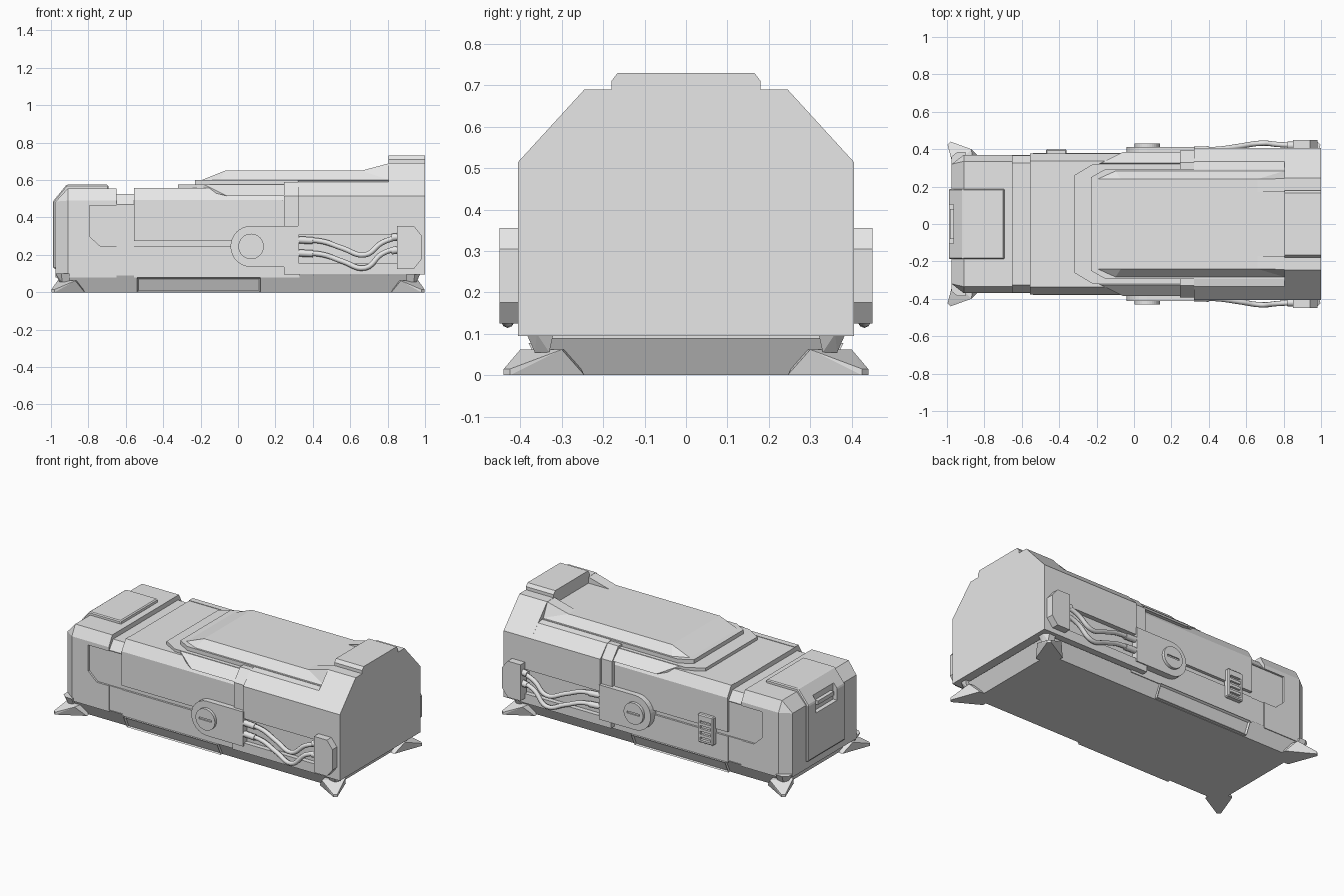
import bpy, bmesh, math
from mathutils import Vector

cube = bpy.data.objects.get("Cube")
if cube:
    bpy.data.objects.remove(cube, do_unlink=True)

grey = bpy.data.materials.new("plain_grey")
grey.use_nodes = True
tone = (0.8, 0.8, 0.8, 1)
grey.diffuse_color = tone
grey.node_tree.nodes["Principled BSDF"].inputs["Base Color"].default_value = tone


def add(name, bm):
    bmesh.ops.recalc_face_normals(bm, faces=bm.faces[:])
    me = bpy.data.meshes.new(name)
    bm.to_mesh(me)
    bm.free()
    me.materials.append(grey)
    ob = bpy.data.objects.new(name, me)
    bpy.context.scene.collection.objects.link(ob)
    return ob


def prism(name, profile, axis, a, b):
    """Extrude a 2D outline along one axis, from a to b."""
    bm = bmesh.new()
    i = "xyz".index(axis)
    def place(p, d):
        c = list(p)
        c.insert(i, d)
        return bm.verts.new(c)
    face = bm.faces.new([place(p, a) for p in profile])
    ext = bmesh.ops.extrude_face_region(bm, geom=[face])
    move = Vector((0, 0, 0))
    move[i] = b - a
    bmesh.ops.translate(bm, vec=move, verts=[v for v in ext["geom"] if isinstance(v, bmesh.types.BMVert)])
    return add(name, bm)


def hull(name, points):
    bm = bmesh.new()
    for p in points:
        bm.verts.new(p)
    res = bmesh.ops.convex_hull(bm, input=bm.verts[:])
    spare = {g for g in res["geom_interior"] + res["geom_unused"] if isinstance(g, bmesh.types.BMVert)}
    bmesh.ops.delete(bm, geom=list(spare), context="VERTS")
    bmesh.ops.dissolve_limit(bm, angle_limit=0.01, verts=bm.verts[:], edges=bm.edges[:])
    return add(name, bm)


def box(name, x, y, z):
    return prism(name, [(x[0], y[0]), (x[1], y[0]), (x[1], y[1]), (x[0], y[1])], "z", *z)


def both(points):
    """Complete a half outline (y, z) with its mirror image."""
    return points + [(-y, z) for y, z in reversed(points)]


def bake(ob):
    dg = bpy.context.evaluated_depsgraph_get()
    me = bpy.data.meshes.new_from_object(ob.evaluated_get(dg))
    ob.modifiers.clear()
    ob.data = me


def cut(targets, cutter):
    for ob in targets:
        mod = ob.modifiers.new("cut", "BOOLEAN")
        mod.operation, mod.solver, mod.object = "DIFFERENCE", "EXACT", cutter
        bake(ob)
    bpy.data.objects.remove(cutter, do_unlink=True)


def bevel(ob, width):
    mod = ob.modifiers.new("bevel", "BEVEL")
    mod.width, mod.segments = width, 1
    bake(ob)


def tube(name, pts, radius):
    cu = bpy.data.curves.new(name, "CURVE")
    cu.dimensions, cu.bevel_depth, cu.bevel_resolution = "3D", radius, 2
    cu.use_fill_caps = True
    sp = cu.splines.new("BEZIER")
    sp.bezier_points.add(len(pts) - 1)
    for bp, p in zip(sp.bezier_points, pts):
        bp.co = p
        bp.handle_left_type = bp.handle_right_type = "AUTO"
    sp.resolution_u = 6
    tmp = bpy.data.objects.new(name + "_curve", cu)
    bpy.context.scene.collection.objects.link(tmp)
    bpy.context.view_layer.update()
    me = bpy.data.meshes.new_from_object(tmp.evaluated_get(bpy.context.evaluated_depsgraph_get()))
    bpy.data.objects.remove(tmp, do_unlink=True)
    me.materials.clear()
    me.materials.append(grey)
    me.polygons.foreach_set("use_smooth", [len(p.vertices) == 4 for p in me.polygons])
    bpy.context.scene.collection.objects.link(bpy.data.objects.new(name, me))


# Undercut base
hull("base", [(sx * x, sy * y, z) for x, y, z in ((0.95, 0.37, 0.09), (0.9, 0.325, 0)) for sx in (1, -1) for sy in (1, -1)])

# Head block with chamfered end corners
head = hull("head_block", [(x, s * y, z) for s in (1, -1) for x, y, z in (
    (-0.65, 0.37, 0.08), (-0.65, 0.37, 0.49), (-0.65, 0.335, 0.555),
    (-0.91, 0.37, 0.08), (-0.91, 0.37, 0.49), (-0.91, 0.335, 0.555),
    (-0.975, 0.32, 0.08), (-0.975, 0.32, 0.485))])
# Neck groove and middle body
neck = prism("neck", both([(0.365, 0.08), (0.365, 0.47), (0.325, 0.525)]), "x", -0.66, -0.55)
middle = prism("middle_body", both([(0.37, 0.08), (0.37, 0.49), (0.335, 0.555)]), "x", -0.555, 0.33)

# Rear body and its raised end cap
rear = prism("rear_body", both([(0.405, 0.095), (0.405, 0.515), (0.335, 0.59), (0.28, 0.6)]), "x", 0.32, 0.9)
end = prism("end_cap", both([(0.405, 0.095), (0.405, 0.515), (0.245, 0.69), (0.18, 0.69),
                             (0.18, 0.71), (0.165, 0.73)]), "x", 0.805, 1)
prism("strap", both([(0.392, 0.34), (0.392, 0.515), (0.33, 0.59)]), "x", 0.245, 0.33)

# Lid: two stacked plates and the raised deck
def plate(name, nose, shoulder, tail, y0, y1, z0, z1):
    half = [(tail, y1), (shoulder, y1), (nose, y0)]
    prism(name, half + [(x, -y) for x, y in reversed(half)], "z", z0, z1)
plate("lower_lid_plate", -0.32, -0.22, 0.3, 0.26, 0.32, 0.54, 0.575)
plate("upper_lid_plate", -0.23, -0.15, 0.82, 0.25, 0.295, 0.56, 0.6)
hull("deck", [(x, s * y, z) for s in (1, -1) for x, y, z in (
    (-0.2, 0.24, 0.598), (-0.1, 0.285, 0.598), (0.82, 0.285, 0.598),
    (-0.07, 0.24, 0.65), (0.82, 0.24, 0.65))])

# End panel that folds over the head, with handle
panel = prism("end_panel", [(-0.69, 0.55), (-0.695, 0.575), (-0.917, 0.575), (-0.99, 0.485), (-0.99, 0.13),
                            (-0.96, 0.12), (-0.96, 0.46), (-0.9, 0.54)], "y", -0.187, 0.187)
bevel(panel, 0.006)
cut([panel, head], box("handle_cutter", (-1.1, -0.962), (-0.105, 0.105), (0.41, 0.515)))
box("handle_bar", (-0.985, -0.955), (-0.08, 0.08), (0.45, 0.475))

for s, side in ((-1, "front"), (1, "back")):
    # Shallow stepped channel along the side
    channel = [(-0.795, 0.465), (-0.795, 0.3), (-0.735, 0.245), (0.05, 0.245), (0.05, 0.275), (-0.54, 0.275), (-0.54, 0.465)]
    cut([head, neck, middle], prism("channel_cutter", channel, "y", s * 0.358, s * 0.45))
    prism(side + "_side_plate", [(s * y, z) for y, z in (
        (0.35, 0.275), (0.377, 0.275), (0.377, 0.492), (0.337, 0.558), (0.3, 0.558))], "x", -0.555, 0.24)

    # Shoulder flap folding from the lid over the sloped edge
    hull(side + "_shoulder_flap", [(x, s * y, z) for x, y, z in (
        (-0.2, 0.31, 0.55), (-0.18, 0.325, 0.575), (0.245, 0.325, 0.575), (0.245, 0.3, 0.55),
        (-0.06, 0.385, 0.515), (0.245, 0.385, 0.515), (-0.06, 0.36, 0.515), (0.245, 0.36, 0.515))])

    # Wedge leading up to the end cap
    hull(side + "_cap_wedge", [(x, s * y, z) for x, y, z in (
        (0.66, 0.17, 0.65), (0.66, 0.24, 0.65), (0.81, 0.17, 0.69), (0.81, 0.243, 0.69),
        (0.81, 0.17, 0.6), (0.81, 0.285, 0.6))])

    # Round-ended tab with knob
    arc = [(0.07 + 0.11 * math.cos(a), 0.245 + 0.11 * math.sin(a))
           for a in (math.pi * (0.5 + k / 16) for k in range(17))]
    prism(side + "_tab", arc + [(0.325, 0.135), (0.325, 0.355)], "y", s * 0.35, s * 0.412)
    box(side + "_tab_foot", (0.245, 0.325), sorted((s * 0.35, s * 0.405)), (0.095, 0.2))
    ring = [(0.07 + 0.068 * math.cos(k * math.tau / 32), 0.245 + 0.068 * math.sin(k * math.tau / 32)) for k in range(32)]
    knob = prism(side + "_knob", ring, "y", s * 0.4, s * 0.43)
    cut([knob], box("slot_cutter", (0.025, 0.115), sorted((s * 0.422, s * 0.5)), (0.239, 0.251)))

    # Hose recess, hoses and connector box
    cut([rear, end], box("recess_cutter", (0.325, 0.87), sorted((s * 0.375, s * 0.5)), (0.155, 0.31)))
    for n, drop in (("upper", 0), ("lower", 0.07)):
        path = [(0.32, 0.395, 0.28), (0.45, 0.4, 0.272), (0.56, 0.415, 0.235), (0.68, 0.432, 0.2),
                (0.77, 0.425, 0.265), (0.87, 0.42, 0.3)]
        tube(f"{side}_{n}_hose", [(x, s * y, z - drop + 0.15 * drop * (x > 0.7)) for x, y, z in path], 0.014)
        tube(f"{side}_{n}_sleeve", [(0.322, s * 0.395, 0.28 - drop), (0.4, s * 0.397, 0.276 - drop)], 0.019)
        tube(f"{side}_{n}_plug", [(0.82, s * 0.42, 0.292 - drop), (0.86, s * 0.42, 0.297 - drop)], 0.02)
    prism(side + "_connector", [(0.85, 0.125), (0.94, 0.125), (0.98, 0.175), (0.98, 0.305), (0.94, 0.355), (0.85, 0.355)],
          "y", s * 0.39, s * 0.45)

    # Framed sill panel on the base
    sill = hull(side + "_sill", [(x, s * y, z) for x in (-0.54, 0.12) for y, z in (
        (0.3, 0.002), (0.345, 0.002), (0.38, 0.078), (0.3, 0.078))])
    bm = bmesh.new()
    bm.from_mesh(sill.data)
    outer = max(bm.faces, key=lambda f: f.calc_center_median().y * s)
    bmesh.ops.inset_region(bm, faces=[outer], thickness=0.012)
    bmesh.ops.translate(bm, vec=(0, -s * 0.01, 0), verts=outer.verts[:])
    bm.to_mesh(sill.data)
    bm.free()

    # Spiked feet and corner stubs
    for e, where in ((-1, "head"), (1, "rear")):
        hull(f"{side}_{where}_foot", [(e * x, s * y, z) for x, y, z in (
            (0.93, 0.245, 0), (0.82, 0.35, 0), (0.82, 0.245, 0), (0.997, 0.425, 0), (0.98, 0.44, 0),
            (0.997, 0.425, 0.015), (0.98, 0.44, 0.015), (0.965, 0.3, 0.062), (0.87, 0.4, 0.062), (0.85, 0.28, 0.062))])
        hull(f"{side}_{where}_stub", [(e * x, s * y, z) for x, y, z in (
            (0.9, 0.32, 0.1), (0.975, 0.32, 0.1), (0.975, 0.36, 0.1), (0.945, 0.385, 0.1), (0.9, 0.385, 0.1),
            (0.9, 0.33, 0.055), (0.955, 0.33, 0.055), (0.94, 0.365, 0.055), (0.9, 0.365, 0.055))])

# Latch on the back side: frame with rungs
latch = box("latch_frame", (-0.47, -0.36), (0.36, 0.4), (0.17, 0.35))
bevel(latch, 0.006)
cut([latch], box("latch_cutter", (-0.453, -0.377), (0.382, 0.5), (0.187, 0.31)))
for k in range(3):
    box("latch_rung", (-0.46, -0.37), (0.37, 0.396), (0.205 + 0.036 * k, 0.222 + 0.036 * k))
